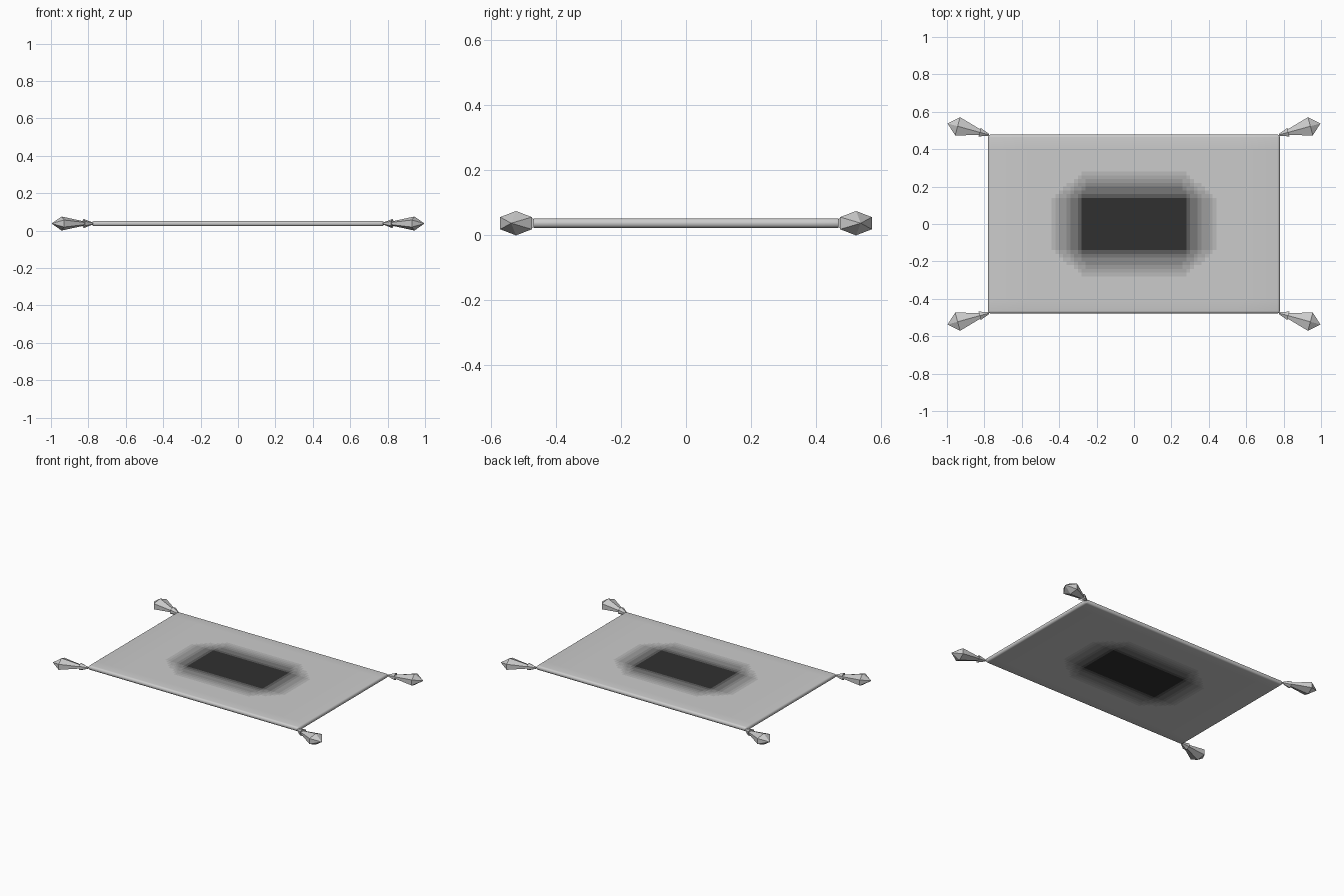
import bpy, bmesh, math
from mathutils import Vector

if "Cube" in bpy.data.objects:
    bpy.data.objects.remove(bpy.data.objects["Cube"])

HX, HY, Z0, Z1 = 0.78, 0.478, 0.023, 0.052
ZC = (Z0 + Z1) / 2
LEVELS = 10


def new_object(name, bm):
    bmesh.ops.recalc_face_normals(bm, faces=bm.faces[:])
    me = bpy.data.meshes.new(name)
    bm.to_mesh(me)
    bm.free()
    ob = bpy.data.objects.new(name, me)
    bpy.context.collection.objects.link(ob)
    return ob


# Carpet: thin slab with rounded rim, sliced into a grid for the dark centre
bm = bmesh.new()
bmesh.ops.create_cube(bm, size=1)
for v in bm.verts:
    v.co = (v.co.x * 2 * HX, v.co.y * 2 * HY, ZC + v.co.z * (Z1 - Z0))
bmesh.ops.bevel(bm, geom=bm.edges[:], offset=0.0135, segments=4,
                profile=0.5, affect='EDGES')
for axis, lim in ((0, 0.56), (1, 0.40)):
    n = round(lim / 0.02)
    for i in range(-n, n + 1):
        p = Vector((0, 0, 0))
        d = Vector((0, 0, 0))
        p[axis], d[axis] = i * 0.02, 1
        bmesh.ops.bisect_plane(bm, geom=bm.verts[:] + bm.edges[:] + bm.faces[:],
                               plane_co=p, plane_no=d)
for f in bm.faces:
    f.smooth = True
    c = f.calc_center_median()
    if abs(f.normal.z) > 0.99:
        fade = max(abs(c.x) - 0.26, 0) / 0.29 + max(abs(c.y) - 0.13, 0) / 0.24
        f.material_index = round(min(fade, 1) * LEVELS)
    else:
        f.material_index = LEVELS
carpet = new_object("carpet", bm)
for i in range(LEVELS + 1):
    m = bpy.data.materials.new(f"carpet_shade_{i}")
    g = 0.03 + 0.77 * i / LEVELS
    m.diffuse_color = (g, g, g, 1)
    m.use_nodes = True
    m.node_tree.nodes["Principled BSDF"].inputs["Base Color"].default_value = m.diffuse_color
    carpet.data.materials.append(m)


# Tassel parts: six-sided flattened lathes pointing outward from a corner
def lathe(name, profile, flat, sx, sy):
    bm = bmesh.new()
    a = math.radians(15.3)
    rings = []
    for t, r in profile:
        ring = []
        for k in range(6):
            w = k * math.pi / 3
            s, z = r * math.sin(w), r * flat * math.cos(w)
            x = HX + t * math.cos(a) - s * math.sin(a)
            y = HY + t * math.sin(a) + s * math.cos(a)
            ring.append(bm.verts.new((sx * x, sy * y, ZC + z)))
        rings.append(ring)
    for r0, r1 in zip(rings, rings[1:]):
        for k in range(6):
            bm.faces.new((r0[k], r0[(k + 1) % 6], r1[(k + 1) % 6], r1[k]))
    bm.faces.new(rings[0])
    bm.faces.new(rings[-1])
    bmesh.ops.remove_doubles(bm, verts=bm.verts[:], dist=0.0002)
    return new_object(name, bm)


for ex, sx in (("left", -1), ("right", 1)):
    for ey, sy in (("front", -1), ("back", 1)):
        lathe(f"tassel_knot_{ey}_{ex}", [(-0.004, 0.006), (0.047, 0.027)], 0.9, sx, sy)
        lathe(f"tassel_fringe_{ey}_{ex}",
              [(0.03, 0.013), (0.169, 0.058), (0.225, 0.0)], 0.647, sx, sy)
